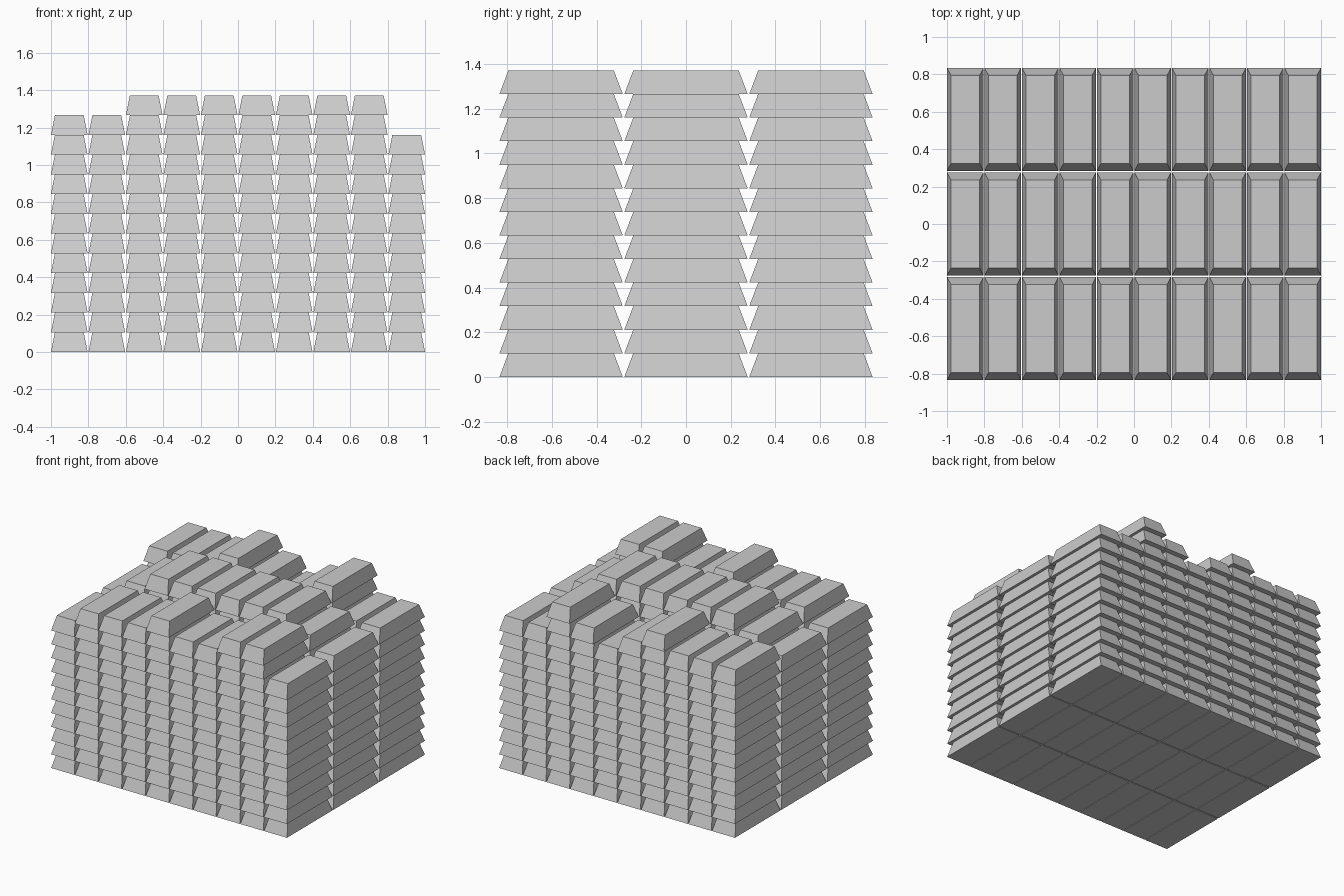
import bpy

if "Cube" in bpy.data.objects:
    bpy.data.objects.remove(bpy.data.objects["Cube"])

# Bar size: base footprint, top inset, layer height
W, L, H = 0.196, 0.552, 0.1055
INSET_X, INSET_Y = 0.021, 0.04
PITCH_X = (2 - W) / 9
PITCH_Y = (1.67 - L) / 2

# Number of stacked bars per column (left to right), for each row front to back
HEIGHTS = {
    "front":  [11, 12, 12, 12, 13, 12, 12, 13, 13, 11],
    "middle": [11, 12, 13, 13, 13, 13, 13, 13, 12, 11],
    "back":   [12, 12, 12, 13, 12, 11, 12, 13, 11, 11],
}


def make_bar_mesh():
    """Tapered ingot standing on z = 0."""
    verts = []
    for z, ix, iy in ((0, 0, 0), (H, INSET_X, INSET_Y)):
        x, y = W / 2 - ix, L / 2 - iy
        verts += [(-x, -y, z), (x, -y, z), (x, y, z), (-x, y, z)]
    faces = [(3, 2, 1, 0), (4, 5, 6, 7)]
    faces += [(i, (i + 1) % 4, (i + 1) % 4 + 4, i + 4) for i in range(4)]
    mesh = bpy.data.meshes.new("tapered_bar")
    mesh.from_pydata(verts, [], faces)
    return mesh


# Stack the bars, all sharing one mesh
bar_mesh = make_bar_mesh()
for r, (row, counts) in enumerate(HEIGHTS.items()):
    for c, count in enumerate(counts):
        for k in range(count):
            bar = bpy.data.objects.new(f"{row}_bar_column{c + 1}_layer{k + 1}", bar_mesh)
            bar.location = ((c - 4.5) * PITCH_X, (r - 1) * PITCH_Y, k * H)
            bpy.context.collection.objects.link(bar)
